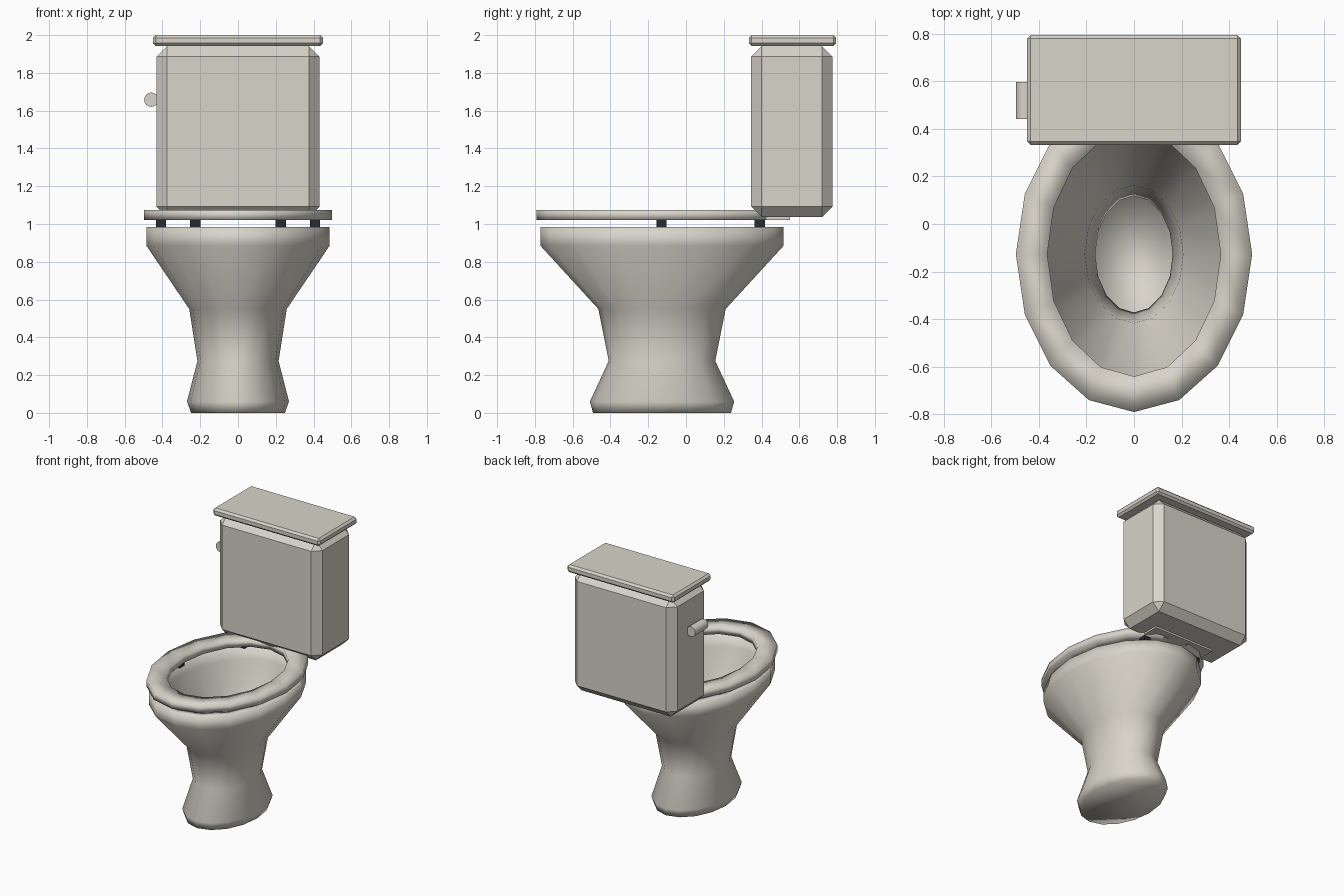
import bpy, bmesh, math

if "Cube" in bpy.data.objects:
    bpy.data.objects.remove(bpy.data.objects["Cube"])

SEGMENTS = 16
CENTRE_Y = -0.127


def material(name, rgb):
    m = bpy.data.materials.new(name)
    m.diffuse_color = (*rgb, 1)
    m.use_nodes = True
    m.node_tree.nodes["Principled BSDF"].inputs["Base Color"].default_value = m.diffuse_color
    return m


ceramic = material("warm_white_ceramic", (0.69, 0.66, 0.59))
rubber = material("dark_rubber", (0.02, 0.025, 0.03))


def finish(bm, name, mat, smooth=False):
    bmesh.ops.recalc_face_normals(bm, faces=bm.faces)
    mesh = bpy.data.meshes.new(name)
    bm.to_mesh(mesh)
    bm.free()
    mesh.materials.append(mat)
    for p in mesh.polygons:
        p.use_smooth = smooth
    ob = bpy.data.objects.new(name, mesh)
    bpy.context.collection.objects.link(ob)
    return ob


def loft(name, rings, closed, mat):
    """Skin elliptical rings (rx, ry, z); join ends if closed, else cap them."""
    bm = bmesh.new()
    loops = []
    for rx, ry, z in rings:
        loops.append([bm.verts.new((rx * math.cos(a), CENTRE_Y + ry * math.sin(a), z))
                      for a in (2 * math.pi * i / SEGMENTS for i in range(SEGMENTS))])
    pairs = list(zip(loops, loops[1:]))
    if closed:
        pairs.append((loops[-1], loops[0]))
    else:
        bm.faces.new(loops[0])
        bm.faces.new(loops[-1])
    for a, b in pairs:
        for i in range(SEGMENTS):
            j = (i + 1) % SEGMENTS
            bm.faces.new((a[i], a[j], b[j], b[i]))
    return finish(bm, name, mat, True)


def box(name, lo, hi, mat, chamfer=0):
    bm = bmesh.new()
    bmesh.ops.create_cube(bm, size=1)
    for v in bm.verts:
        v.co = [(l + h) / 2 + c * (h - l) for l, h, c in zip(lo, hi, v.co)]
    if chamfer:
        bmesh.ops.bevel(bm, geom=bm.edges[:], offset=chamfer, segments=1,
                        affect='EDGES', profile=0.5)
    return finish(bm, name, mat)


# Bowl and pedestal: outside going up, over the rim, inside going down
loft("bowl", [
    (0.248, 0.365, 0.0), (0.27, 0.382, 0.06), (0.215, 0.282, 0.275),
    (0.258, 0.337, 0.55), (0.485, 0.644, 0.885), (0.485, 0.644, 0.985),
    (0.425, 0.585, 0.985), (0.425, 0.585, 0.90), (0.207, 0.29, 0.57),
    (0.163, 0.245, 0.275), (0.21, 0.32, 0.05)], False, ceramic)

# Seat ring and the mounting plate behind it
loft("seat", [(0.497, 0.664, 1.022), (0.497, 0.664, 1.075),
              (0.365, 0.514, 1.075), (0.365, 0.514, 1.022)], True, ceramic)
box("seat_mount", (-0.26, 0.40, 1.022), (0.26, 0.55, 1.06), ceramic)

# Rubber bumpers between bowl and seat
for side, sx in (("left", -1), ("right", 1)):
    for place, x, y in (("middle", 0.407, -0.13), ("back", 0.226, 0.39)):
        box(f"bumper_{place}_{side}", (sx * x - 0.027, y - 0.027, 0.985),
            (sx * x + 0.027, y + 0.027, 1.03), rubber)

# Cistern with wide chamfers, and its lid
box("tank", (-0.431, 0.345, 1.036), (0.431, 0.776, 1.942), ceramic, 0.056)
box("tank_lid", (-0.45, 0.333, 1.942), (0.45, 0.795, 2.0), ceramic, 0.015)

# Flush handle: short bar lying along y on the left side
bm = bmesh.new()
bmesh.ops.create_cone(bm, cap_ends=True, segments=16, radius1=0.038, radius2=0.038, depth=0.156)
for v in bm.verts:
    x, y, z = v.co
    v.co = (x - 0.459, z + 0.52, y + 1.658)
handle = finish(bm, "flush_handle", ceramic, True)
bpy.context.view_layer.objects.active = handle
handle.select_set(True)
bpy.ops.object.shade_smooth_by_angle(angle=math.radians(40))
